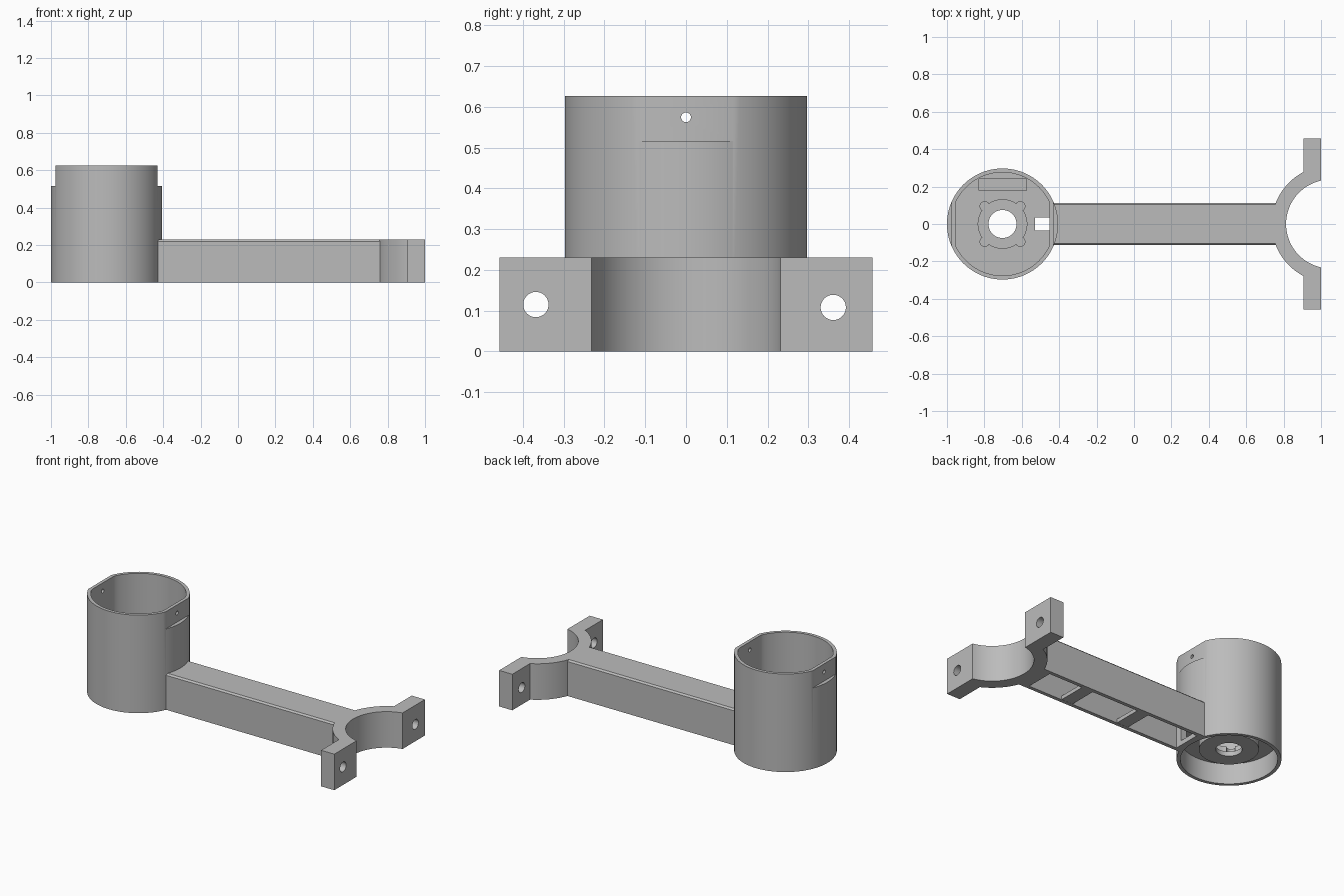
import bpy, bmesh
from math import sin, cos, pi, radians, acos, asin

if "Cube" in bpy.data.objects:
    bpy.data.objects.remove(bpy.data.objects["Cube"], do_unlink=True)

grey = bpy.data.materials.new("plain grey")
grey.use_nodes = True
grey.diffuse_color = (0.5, 0.5, 0.5, 1)
grey.node_tree.nodes["Principled BSDF"].inputs["Base Color"].default_value = (0.5, 0.5, 0.5, 1)


def prism(name, points, low, high, axis="z"):
    """Extrude an outline along z, or a (y, z) outline along x."""
    place = (lambda a, b, h: (a, b, h)) if axis == "z" else (lambda a, b, h: (h, a, b))
    bm = bmesh.new()
    bottom = [bm.verts.new(place(a, b, low)) for a, b in points]
    top = [bm.verts.new(place(a, b, high)) for a, b in points]
    n = len(points)
    bm.faces.new(bottom)
    bm.faces.new(top)
    for i in range(n):
        j = (i + 1) % n
        bm.faces.new((bottom[i], bottom[j], top[j], top[i]))
    bmesh.ops.recalc_face_normals(bm, faces=bm.faces)
    mesh = bpy.data.meshes.new(name)
    bm.to_mesh(mesh)
    bm.free()
    mesh.materials.append(grey)
    obj = bpy.data.objects.new(name, mesh)
    bpy.context.collection.objects.link(obj)
    return obj


def arc(cx, cy, r, start, end, n):
    return [(cx + r * cos(start + (end - start) * i / n),
             cy + r * sin(start + (end - start) * i / n)) for i in range(n + 1)]


def circle(cx, cy, r, n=96):
    return arc(cx, cy, r, 0, 2 * pi, n)[:-1]


def rect(x0, x1, y0, y1):
    return [(x0, y0), (x1, y0), (x1, y1), (x0, y1)]


def combine(target, tool, operation="DIFFERENCE"):
    """Apply a boolean and discard the tool object."""
    tool.hide_render = True
    mod = target.modifiers.new("cut", "BOOLEAN")
    mod.operation = operation
    mod.solver = "EXACT"
    mod.object = tool
    deps = bpy.context.evaluated_depsgraph_get()
    mesh = bpy.data.meshes.new_from_object(target.evaluated_get(deps))
    target.modifiers.clear()
    target.data = mesh
    bpy.data.objects.remove(tool, do_unlink=True)


def cut(target, outline, low, high, axis="z"):
    combine(target, prism("cutter", outline, low, high, axis))


# Round cup, with a flat-sided bore above and a round recess below
CX, R = -0.703, 0.297
cup = prism("cup", circle(CX, 0, R), 0, 0.626)
bore = [(CX + max(-0.252, min(0.252, x)), y) for x, y in circle(0, 0, 0.276)]
cut(cup, bore, 0.16, 0.8)
cut(cup, circle(CX, 0, 0.276), -0.1, 0.13)

# Flats on both sides of the rim
for side in (-1, 1):
    xs = sorted((CX + side * 0.273, CX + side * 0.4))
    cut(cup, rect(xs[0], xs[1], -0.3, 0.3), 0.516, 0.8)

# Small pin hole through both flats
cut(cup, circle(0, 0.574, 0.012, 24), -1.2, -0.3, "x")

# Hub under the floor, with seat, shaft hole and screw holes
combine(cup, prism("hub", circle(CX, 0, 0.17), 0.066, 0.145), "UNION")
cut(cup, circle(CX, 0, 0.13), 0.095, 0.3)
cut(cup, circle(CX, 0, 0.075, 48), 0, 0.3)
for sx in (-1, 1):
    for sy in (-1, 1):
        cut(cup, circle(CX + sx * 0.095, sy * 0.095, 0.025, 24), 0.095, 0.3)

# Cable slot and shallow pocket in the floor, cable passage in the wall
cut(cup, rect(-0.53, -0.449, -0.035, 0.035), 0.05, 0.3)
cut(cup, rect(-0.83, -0.575, 0.18, 0.24), 0.145, 0.3)
cut(cup, rect(-0.05, 0.05, 0.03, 0.11), -0.48, -0.35, "x")

# Arm with chamfered top edges and a channel underneath
W, H = 0.113, 0.23
section = [(-W, 0), (W, 0), (W, H - 0.01), (W - 0.01, H), (0.01 - W, H), (-W, H - 0.01)]
arm = prism("arm", section, -0.44, 0.78, "x")
cut(arm, circle(CX, 0, R - 0.01), -0.1, 0.5)
cut(arm, circle(1.05, 0, 0.303), -0.1, 0.5)
cut(arm, rect(-0.39, 0.7, -0.09, 0.09), -0.1, 0.2)
cut(arm, rect(-0.05, 0.05, 0.03, 0.11), -0.5, -0.35, "x")
parts = [cup, arm]

# Straps across the channel
for i, x in enumerate((0.01, 0.42)):
    parts.append(prism(f"channel_strap_{i + 1}", rect(x - 0.04, x + 0.04, -0.095, 0.095), 0.001, 0.025))

# Half-round clamp with two bolt tabs
outer, inner, cx, back = 0.313, 0.237, 1.05, 0.907
a = acos((back - cx) / outer)
b = acos((1 - cx) / inner)
outline = ([(1, 0.457), (back, 0.457)] + arc(cx, 0, outer, a, 2 * pi - a, 40)
           + [(back, -0.457), (1, -0.457)] + arc(cx, 0, inner, 2 * pi - b, b, 48))
clamp = prism("clamp", outline, 0, H)
for y, z in ((-0.368, 0.115), (0.361, 0.108)):
    cut(clamp, circle(y, z, 0.031, 32), 0.8, 1.1, "x")
parts.append(clamp)

# Smooth the round walls, keep the edges sharp
for obj in bpy.context.selected_objects:
    obj.select_set(False)
for obj in parts:
    obj.select_set(True)
bpy.context.view_layer.objects.active = cup
bpy.ops.object.shade_smooth_by_angle(angle=radians(25))
